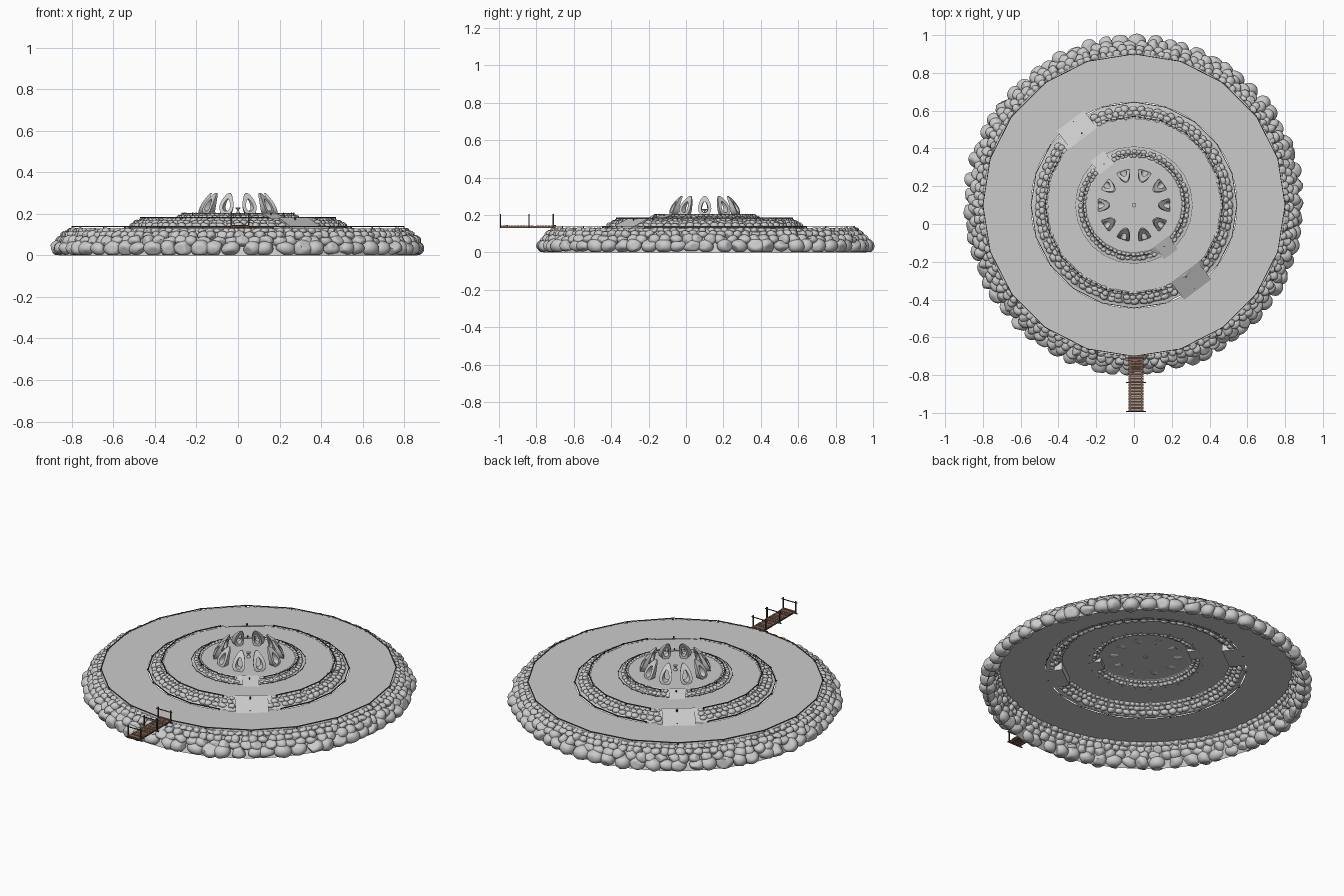
import bpy, bmesh, math, random
from mathutils import Vector, Matrix

if "Cube" in bpy.data.objects:
    bpy.data.objects.remove(bpy.data.objects["Cube"])

random.seed(4)
CY = 0.1                                   # centre of the round terraces
RAMPS = [math.radians(127), math.radians(-53)]


def material(name, col):
    m = bpy.data.materials.new(name)
    m.diffuse_color = (*col, 1)
    m.use_nodes = True
    m.node_tree.nodes["Principled BSDF"].inputs["Base Color"].default_value = m.diffuse_color
    return m


WOOD = material("wood", (0.22, 0.12, 0.08))
DARK = material("dark_wood", (0.07, 0.05, 0.045))


def finish(name, bm, mat=None, smooth=None):
    bmesh.ops.recalc_face_normals(bm, faces=bm.faces)
    me = bpy.data.meshes.new(name)
    bm.to_mesh(me)
    bm.free()
    ob = bpy.data.objects.new(name, me)
    bpy.context.collection.objects.link(ob)
    if mat:
        me.materials.append(mat)
    if smooth:
        bpy.ops.object.select_all(action='DESELECT')
        ob.select_set(True)
        bpy.context.view_layer.objects.active = ob
        bpy.ops.object.shade_smooth_by_angle(angle=math.radians(smooth))
    return ob


def polar(r, a, z):
    return Vector((r * math.cos(a), CY + r * math.sin(a), z))


def lathe(name, profile, n):
    bm = bmesh.new()
    rings = [[bm.verts.new(polar(r, 2 * math.pi * i / n, z)) for i in range(n)]
             for r, z in profile]
    for A, B in zip(rings, rings[1:]):
        for i in range(n):
            j = (i + 1) % n
            bm.faces.new((A[i], A[j], B[j], B[i]))
    return bm, rings


def box(bm, c, size):
    bmesh.ops.create_cube(bm, size=1, matrix=Matrix.Translation(c) @ Matrix.Diagonal((*size, 1)))


def beam(bm, p, q, t):
    d = q - p
    m = Matrix.Translation((p + q) / 2) @ d.to_track_quat('Z', 'Y').to_matrix().to_4x4()
    bmesh.ops.create_cube(bm, size=1, matrix=m @ Matrix.Diagonal((t, t, d.length, 1)))


# stone terraces, open underneath
bm, _ = lathe("lower_terrace", [(0.865, 0), (0.80, 0.13), (0.545, 0.13)], 60)
finish("lower_terrace", bm)
bm, rings = lathe("upper_terraces", [(0.545, 0.13), (0.53, 0.132), (0.46, 0.178), (0.31, 0.178),
                                     (0.295, 0.18), (0.25, 0.202)], 20)
bm.faces.new(rings[-1])
finish("upper_terraces", bm)


# rings of boulders
def boulders(name, rows, sub, gap):
    bm = bmesh.new()
    for r, z, n, size, high in rows:
        off = random.random()
        for i in range(n):
            a = 2 * math.pi * (i + off + random.uniform(-0.2, 0.2)) / n
            if gap and any(abs(math.remainder(a - g, 2 * math.pi)) * r < gap for g in RAMPS):
                continue
            k = random.uniform(0.8, 1.15)
            w = math.pi * r / n * random.uniform(1.0, 1.25)
            m = (Matrix.Translation(polar(r + random.uniform(-.1, .1) * size, a, z))
                 @ Matrix.Rotation(a, 4, 'Z') @ Matrix.Rotation(random.uniform(-.25, .25), 4, 'X')
                 @ Matrix.Diagonal((size * k, w, high * k, 1)))
            vs = bmesh.ops.create_icosphere(bm, subdivisions=sub, radius=1)['verts']
            cuts = [(Vector([random.gauss(0, 1) for _ in range(3)]).normalized(),
                     random.uniform(0.7, 0.95)) for _ in range(5)]
            for v in vs:
                for nrm, d in cuts:
                    e = v.co.dot(nrm) - d
                    if e > 0:
                        v.co -= nrm * e
                v.co = m @ v.co
                v.co.z = max(v.co.z, 0.002)
    return finish(name, bm, smooth=50)


boulders("outer_boulders", [(0.862, 0.034, 66, 0.042, 0.037), (0.845, 0.068, 88, 0.034, 0.028),
                            (0.826, 0.096, 110, 0.027, 0.022), (0.806, 0.118, 130, 0.019, 0.014)], 3, 0)
boulders("middle_boulders", [(0.508, 0.143, 76, 0.019, 0.016), (0.487, 0.158, 88, 0.017, 0.013),
                             (0.465, 0.171, 100, 0.014, 0.010)], 2, 0.10)
boulders("inner_boulders", [(0.283, 0.184, 64, 0.013, 0.011), (0.263, 0.196, 70, 0.012, 0.009)], 2, 0.055)


# ramps up each step, on two opposite sides
def ramp(name, a, r0, z0, r1, z1, w):
    bm = bmesh.new()
    rad, tan = Vector((math.cos(a), math.sin(a), 0)), Vector((-math.sin(a), math.cos(a), 0))
    c = Vector((0, CY, 0))
    sides = []
    for s in (-w / 2, w / 2):
        sides.append([bm.verts.new(c + rad * r + tan * s + Vector((0, 0, z)))
                      for r, z in ((r0, z0), (r1, z1), (r1, z0))])
    A, B = sides
    bm.faces.new(A)
    bm.faces.new(B[::-1])
    for i in range(3):
        bm.faces.new((A[i], B[i], B[i - 1], A[i - 1]))
    finish(name, bm)


for k, a in enumerate(RAMPS):
    ramp(f"middle_ramp_{k}", a, 0.56, 0.13, 0.445, 0.182, 0.18)
    ramp(f"inner_ramp_{k}", a, 0.325, 0.178, 0.24, 0.205, 0.09)


# low railings round each level
def railing(name, r, z, h, n, gap, mat, t=0.004):
    bm = bmesh.new()
    for i in range(n):
        a, b = 2 * math.pi * i / n, 2 * math.pi * (i + 1) / n
        mid = (a + b) / 2
        blocked = gap and any(abs(math.remainder(mid - g, 2 * math.pi)) * r < gap for g in RAMPS)
        beam(bm, polar(r, a, z), polar(r, a, z + h * 1.15), t * 1.6)
        if not blocked:
            beam(bm, polar(r, a, z + h), polar(r, b, z + h), t)
    finish(name, bm, mat)


railing("outer_railing", 0.80, 0.125, 0.014, 20, 0, WOOD)
railing("middle_railing", 0.47, 0.17, 0.013, 20, 0.1, DARK)
railing("inner_railing", 0.27, 0.19, 0.014, 20, 0.05, DARK, 0.003)
railing("middle_kerb", 0.545, 0.128, 0.008, 20, 0.1, DARK)
railing("inner_kerb", 0.31, 0.176, 0.006, 24, 0.05, DARK, 0.002)


# ten leaning pointed arches
def arch(name, ang):
    bm = bmesh.new()
    N, loops = 20, []
    for i in range(N):
        a = 2 * math.pi * i / N
        s = 0.5 - 0.5 * math.cos(a)
        x = 0.040 * math.sin(a) * (1.12 - 0.55 * s)
        si, xi = 0.16 + 0.56 * s, x * 0.52
        quad = []
        for xx, ss, back in ((x, s, 0), (xi, si, 0), (xi, si, 1), (x, s, 1)):
            thick = 0.034 * (1 - ss) ** 0.7 + 0.006
            r = 0.192 - 0.06 * ss ** 1.8 - back * thick
            p = polar(r, ang, 0.196 + 0.106 * ss)
            p += Vector((-math.sin(ang), math.cos(ang), 0)) * xx * (1 - 0.25 * back)
            quad.append(bm.verts.new(p))
        loops.append(quad)
    for i in range(N):
        A, B = loops[i], loops[(i + 1) % N]
        for j in range(4):
            k = (j + 1) % 4
            bm.faces.new((A[j], A[k], B[k], B[j]))
    finish(name, bm, smooth=40)


for i in range(10):
    arch(f"stone_arch_{i}", math.radians(36 * i))

# small waisted pedestal in the middle
bm, rings = lathe("pedestal", [(0.012, 0.2), (0.011, 0.205), (0.005, 0.214), (0.005, 0.22),
                               (0.012, 0.228), (0.012, 0.232)], 10)
bm.faces.new(rings[-1])
finish("pedestal", bm)

# plank footbridge at the front
bm = bmesh.new()
for i in range(20):
    y = -0.702 - i * 0.0151
    box(bm, (0.01, y, 0.141 + random.uniform(-.002, .002)), (0.078, 0.0125, 0.006))
for x in (-0.02, 0.04):
    box(bm, (x, -0.845, 0.134), (0.007, 0.29, 0.007))
finish("bridge_deck", bm, WOOD)

# post frames across the footbridge
bm = bmesh.new()
for y in (-0.71, -0.84, -0.992):
    for x in (-0.032, 0.052):
        box(bm, (x, y, 0.168), (0.006, 0.006, 0.075))
    box(bm, (0.01, y, 0.195), (0.105, 0.004, 0.004))
    box(bm, (0.01, y, 0.132), (0.105, 0.005, 0.005))
finish("bridge_frames", bm, DARK)
